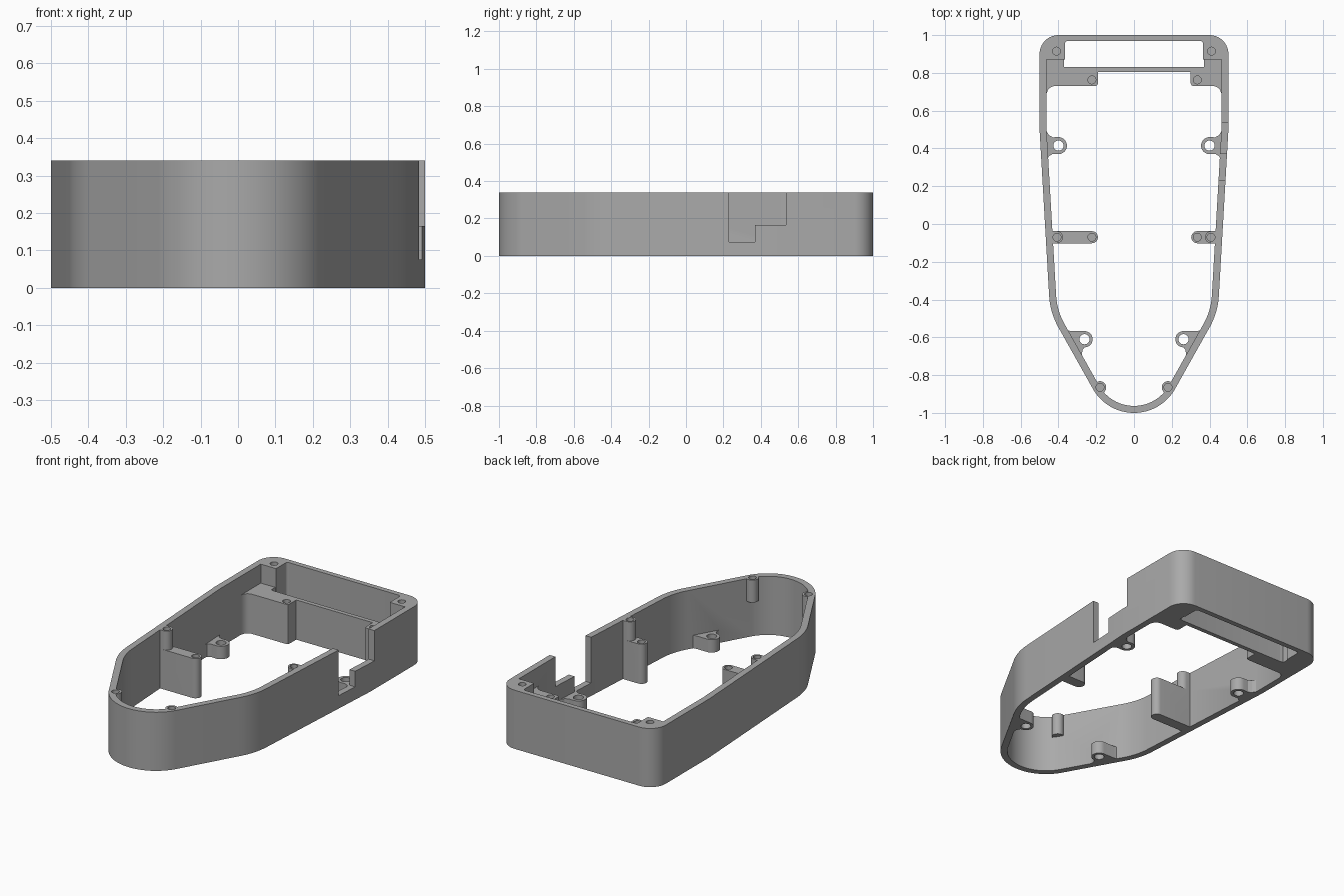
import bpy, bmesh, math

if "Cube" in bpy.data.objects:
    bpy.data.objects.remove(bpy.data.objects["Cube"])

H, LOW, BOSS, WALL = 0.34, 0.23, 0.075, 0.037   # rim, shelf and lug heights, wall thickness


def arc(cx, cy, r, a0, a1, n):
    return [(cx + r * math.cos(math.radians(a0 + (a1 - a0) * i / n)),
             cy + r * math.sin(math.radians(a0 + (a1 - a0) * i / n))) for i in range(n + 1)]


def circle(x, y, r, n=32):
    return arc(x, y, r, 0, 360, n)[:-1]


def rect(x0, x1, y0, y1):
    return [(x0, y0), (x1, y0), (x1, y1), (x0, y1)]


def rounded(x0, x1, y0, y1, r):
    return (arc(x1 - r, y1 - r, r, 0, 90, 6) + arc(x0 + r, y1 - r, r, 90, 180, 6)
            + arc(x0 + r, y0 + r, r, 180, 270, 6) + arc(x1 - r, y0 + r, r, 270, 360, 6))


def outline(d):
    """Boat-shaped outline, moved inward by d."""
    half = arc(0, -0.75, 0.25 - d, -90, -31, 16)
    half += arc(0.06, -0.357, 0.39 - d, -31, -3.3, 10)
    half += [(0.5 - d, 0.5)]
    half += arc(0.4, 0.9, 0.1 - d, 0, 90, 10)
    return half + [(-x, y) for x, y in reversed(half[1:])]


def prism(name, pts, z0, z1):
    bm = bmesh.new()
    f = bm.faces.new([bm.verts.new((x, y, z0)) for x, y in pts])
    ext = bmesh.ops.extrude_face_region(bm, geom=[f])
    for v in ext["geom"]:
        if isinstance(v, bmesh.types.BMVert):
            v.co.z = z1
    bmesh.ops.recalc_face_normals(bm, faces=bm.faces)
    me = bpy.data.meshes.new(name)
    bm.to_mesh(me)
    bm.free()
    ob = bpy.data.objects.new(name, me)
    bpy.context.collection.objects.link(ob)
    return ob


body = prism("housing_shell", outline(0), 0, H)


def combine(pts, z0, z1, op):
    tool = prism("helper", pts, z0, z1)
    m = body.modifiers.new("bool", 'BOOLEAN')
    m.operation, m.solver, m.object = op, 'EXACT', tool
    bpy.context.view_layer.update()
    me = bpy.data.meshes.new_from_object(body.evaluated_get(bpy.context.evaluated_depsgraph_get()))
    body.modifiers.clear()
    body.data = me
    bpy.data.objects.remove(tool)


def add(pts, z0, z1):
    combine(pts, z0, z1, 'UNION')


def cut(pts, z0, z1):
    combine(pts, z0, z1, 'DIFFERENCE')


# Open interior
cut(outline(WALL), -0.1, H + 0.1)

# Rear shelf with partition behind it
T = 0.48
add([(-T, 0.67), (-0.463, 0.69), (-0.455, 0.71), (-0.445, 0.722), (-0.425, 0.73), (-0.205, 0.73),
     (-0.194, 0.735), (-0.19, 0.745), (-0.19, 0.805), (0.30, 0.805), (0.30, 0.745), (0.304, 0.735),
     (0.315, 0.73), (0.425, 0.73), (0.445, 0.722), (0.455, 0.71), (0.463, 0.69), (T, 0.67),
     (T, 0.88), (0.37, 0.88), (0.37, 0.832), (-0.37, 0.832), (-0.37, 0.88), (-T, 0.88)], 0, LOW)

for s in (-1, 1):
    mir = lambda pts: [(s * x, y) for x, y in pts]
    # Rear corner pillars
    add(mir([(0.36, 0.87), (0.48, 0.87), (0.48, 0.92)] + arc(0.4, 0.9, 0.085, 10, 90, 6)
            + [(0.36, 0.985)]), 0, H)
    # Side arms: low inner part and full-height post
    tip = 0.223 if s < 0 else 0.335
    post = 0.408
    add(mir(arc(tip, -0.07, 0.032, 90, 270, 14) + [(0.46, -0.102), (0.46, -0.038)]), 0, LOW)
    add(mir(arc(post, -0.07, 0.032, 90, 270, 14) + [(0.46, -0.102), (0.46, -0.038)]), 0, H)
    # Side mounting lugs
    add(mir([(0.48, 0.51), (0.462, 0.49), (0.45, 0.47), (0.43, 0.459)]
            + arc(0.4, 0.415, 0.045, 90, 270, 16)
            + [(0.43, 0.371), (0.45, 0.36), (0.46, 0.34), (0.475, 0.32)]), 0, BOSS)
    # Front mounting lugs
    add(mir([(0.385, -0.55), (0.36, -0.562), (0.33, -0.567)] + arc(0.262, -0.61, 0.043, 90, 270, 16)
            + [(0.272, -0.665), (0.276, -0.69), (0.27, -0.715), (0.25, -0.745), (0.28, -0.74)]), 0, BOSS)
    # Front hanging screw posts
    add(circle(s * 0.18, -0.865, 0.033), 0.21, H)
    # Through holes in the lugs
    cut(circle(s * 0.4, 0.415, 0.027), -0.1, 0.12)
    cut(circle(s * 0.262, -0.61, 0.027), -0.1, 0.12)
    # Blind screw holes
    for x, y, z in ((0.41, 0.915, H), (post, -0.07, H), (0.18, -0.865, H),
                    (0.223 if s < 0 else 0.335, 0.763, LOW), (tip, -0.07, LOW)):
        cut(circle(s * x, y, 0.021, 24), z - 0.1, z + 0.05 if z == LOW else z + 0.1)

# Rear slot, open top to bottom
cut(rounded(-0.365, 0.365, 0.83, 0.97, 0.015), -0.1, H + 0.1)

# Stepped notch in the right wall
cut(rect(0.447, 0.6, 0.23, 0.37), BOSS, H + 0.1)
cut(rect(0.447, 0.6, 0.365, 0.535), 0.165, H + 0.1)

# Colour and shading
grey = bpy.data.materials.new("plain_grey")
grey.diffuse_color = (0.40, 0.40, 0.40, 1)
grey.use_nodes = True
grey.node_tree.nodes["Principled BSDF"].inputs["Base Color"].default_value = grey.diffuse_color
body.data.materials.clear()
body.data.materials.append(grey)
for p in body.data.polygons:
    p.material_index = 0
bpy.context.view_layer.objects.active = body
body.select_set(True)
bpy.ops.object.shade_smooth_by_angle(angle=math.radians(30))
